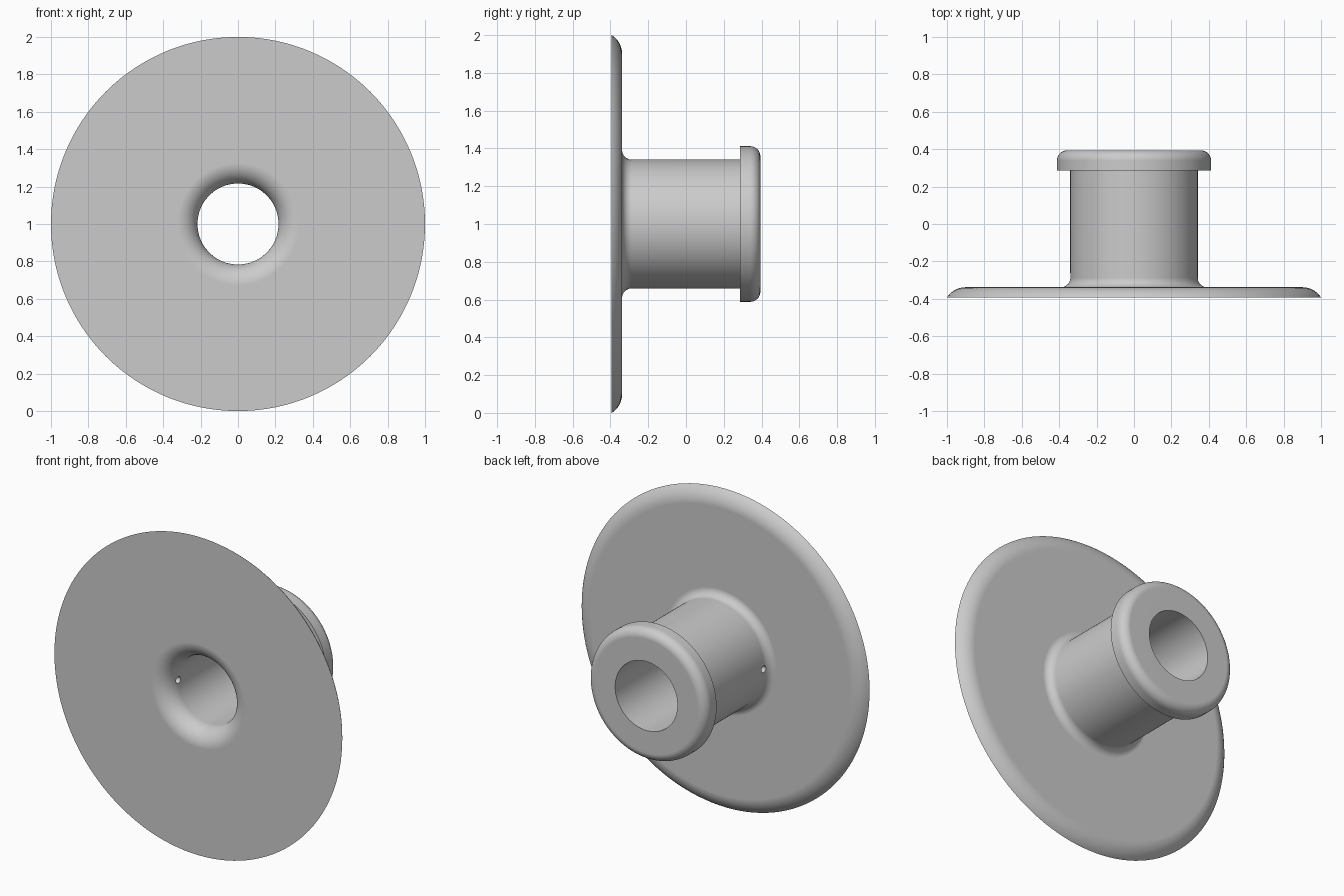
import bpy, bmesh
from math import sin, cos, radians, pi
from mathutils import Matrix, Vector

if "Cube" in bpy.data.objects:
    bpy.data.objects.remove(bpy.data.objects["Cube"], do_unlink=True)

FRONT, BACK = -0.394, 0.394      # overall depth along y
FLANGE_Y, CAP_Y = -0.338, 0.285  # flange back face, collar front face
BORE_R, TUBE_R, CAP_R = 0.2165, 0.341, 0.412
AXIS = Vector((0, 0, 1))

grey = bpy.data.materials.new("plain_grey")
grey.use_nodes = True
grey.diffuse_color = (0.6, 0.6, 0.6, 1)
grey.node_tree.nodes["Principled BSDF"].inputs["Base Color"].default_value = (0.6, 0.6, 0.6, 1)


def arc(r, y, radius, start, end, steps=10):
    """Arc in the (radius, y) plane, angles in degrees."""
    angles = [radians(start + (end - start) * i / steps) for i in range(steps + 1)]
    return [(r + radius * cos(a), y + radius * sin(a)) for a in angles]


# Cross-section: flared bore, rounded disc rim, root fillet, tube, rounded collar
bell, root, rim, edge = 0.11, 0.05, 0.118, 0.055
profile = arc(BORE_R + bell, FRONT + bell, bell, 180, 270, 14)
profile += arc(0.9, FLANGE_Y - rim, rim, 32, 90)
profile += arc(TUBE_R + root, FLANGE_Y + root, root, 270, 180)
profile += [(TUBE_R, CAP_Y), (CAP_R, CAP_Y)]
profile += arc(CAP_R - edge, BACK - edge, edge, 0, 90)
profile += [(BORE_R, BACK)]

# Flanged bushing, turned around the y axis
bm = bmesh.new()
verts = [bm.verts.new((r, y, AXIS.z)) for r, y in profile]
edges = [bm.edges.new((v, verts[(i + 1) % len(verts)])) for i, v in enumerate(verts)]
bmesh.ops.spin(bm, geom=verts + edges, cent=AXIS, axis=(0, 1, 0),
               angle=2 * pi, steps=128, use_merge=True)
bmesh.ops.remove_doubles(bm, verts=bm.verts, dist=1e-5)
bmesh.ops.recalc_face_normals(bm, faces=bm.faces)
mesh = bpy.data.meshes.new("flanged_bushing")
bm.to_mesh(mesh)
bm.free()
mesh.materials.append(grey)
bushing = bpy.data.objects.new("flanged_bushing", mesh)
bpy.context.collection.objects.link(bushing)

# Small cross hole through one wall of the tube
bpy.ops.mesh.primitive_cylinder_add(
    vertices=24, radius=0.021, depth=0.3,
    location=(-0.28, -0.283, AXIS.z), rotation=(0, pi / 2, 0))
cutter = bpy.context.object
cutter.name = "hole_cutter"
cutter.hide_render = True
cutter.data.materials.append(grey)

bpy.ops.object.select_all(action='DESELECT')
bushing.select_set(True)
bpy.context.view_layer.objects.active = bushing
cut = bushing.modifiers.new("cross_hole", 'BOOLEAN')
cut.operation = 'DIFFERENCE'
cut.solver = 'EXACT'
cut.object = cutter
bpy.ops.object.modifier_apply(modifier=cut.name)
bpy.data.objects.remove(cutter, do_unlink=True)

# Smooth curves, crisp collar and bore edges
bpy.ops.object.shade_smooth_by_angle(angle=radians(30))
normals = bushing.modifiers.new("even_normals", 'WEIGHTED_NORMAL')
normals.keep_sharp = True
